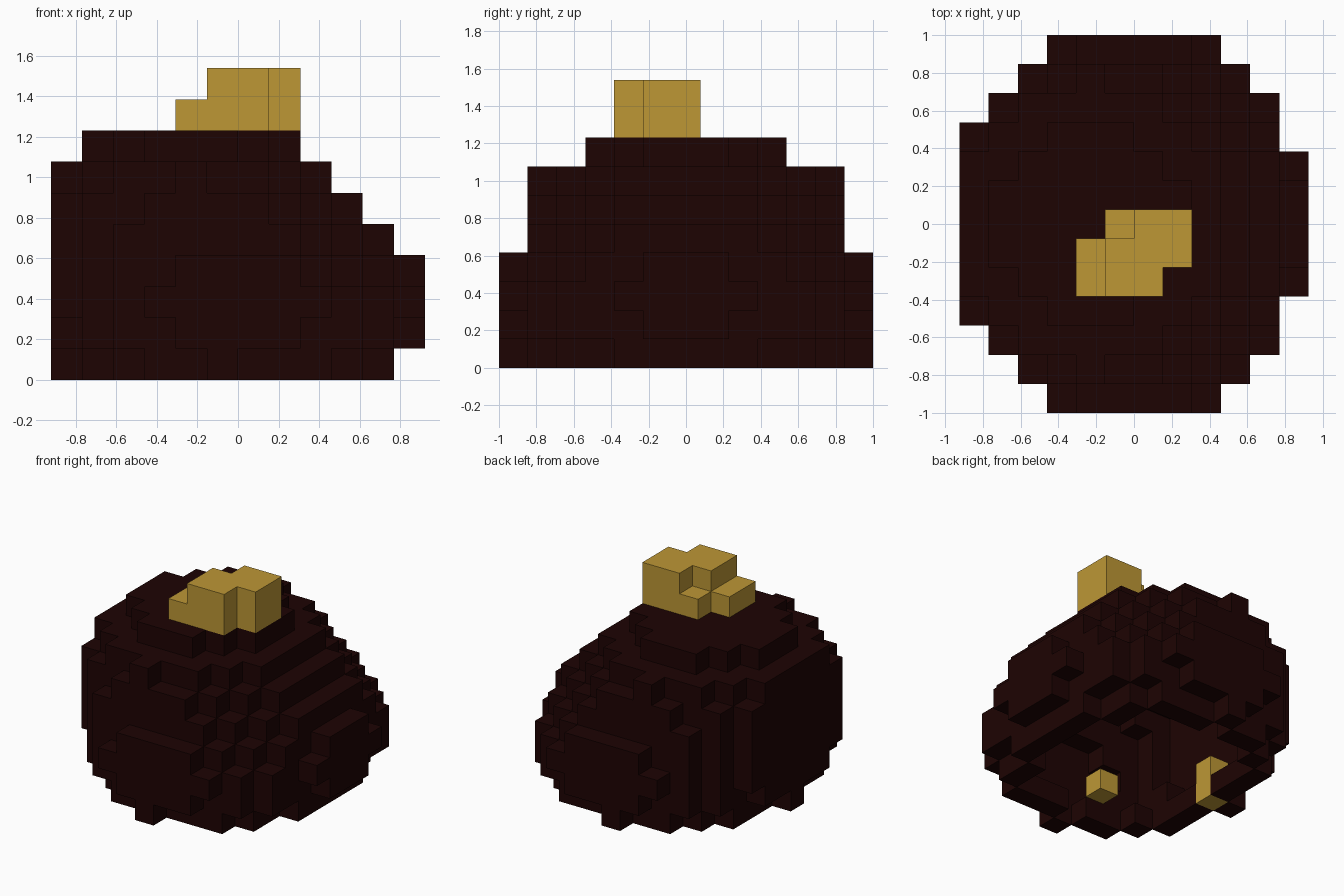
import bpy
import bmesh
from mathutils import Vector

UNIT = 2 / 13            # edge length of one block

cube = bpy.data.objects.get("Cube")
if cube:
    bpy.data.objects.remove(cube, do_unlink=True)


def make_material(name, color):
    mat = bpy.data.materials.new(name)
    mat.use_nodes = True
    mat.diffuse_color = color
    node = next(n for n in mat.node_tree.nodes if n.type == 'BSDF_PRINCIPLED')
    node.inputs["Base Color"].default_value = color
    node.inputs["Roughness"].default_value = 0.9
    return mat


def box_cells(x_range, y_range, z_range):
    """All block coordinates inside a box of whole blocks."""
    return {(x, y, z)
            for x in range(*x_range)
            for y in range(*y_range)
            for z in range(*z_range)}


def neighbours(cell):
    """The six blocks that share a side with this one."""
    for axis in range(3):
        for step in (-1, 1):
            other = list(cell)
            other[axis] += step
            yield axis, step, tuple(other)


def build_blocks(name, cells, material):
    """Skin a set of blocks with only their exposed square faces."""
    bm = bmesh.new()
    corners = {}

    def corner(point):
        key = tuple(point)
        if key not in corners:
            x, y, z = key
            corners[key] = bm.verts.new(Vector((x, y - 0.5, z)) * UNIT)
        return corners[key]

    for cell in sorted(cells):
        for axis, step, other in neighbours(cell):
            if other in cells:
                continue
            u, v = (axis + 1) % 3, (axis + 2) % 3
            loop = []
            for du, dv in ((0, 0), (1, 0), (1, 1), (0, 1)):
                point = list(cell)
                point[axis] += max(step, 0)
                point[u] += du
                point[v] += dv
                loop.append(corner(point))
            if step < 0:
                loop.reverse()
            bm.faces.new(loop)

    mesh = bpy.data.meshes.new(name)
    bm.to_mesh(mesh)
    bm.free()
    mesh.materials.append(material)
    obj = bpy.data.objects.new(name, mesh)
    bpy.context.collection.objects.link(obj)


dark_brown = make_material("dark brown", (0.0125, 0.0010, 0.0008, 1))
gold = make_material("gold", (0.51, 0.31, 0.036, 1))

# Body layers from the ground up: left and right end of each row,
# starting at the middle row and mirrored to front and back
LAYERS = [
    [(-6, 5), (-5, 5), (-5, 5), (-5, 4), (-4, 4), (-3, 3), (-1, 0)],
    [(-6, 6), (-6, 6), (-6, 5), (-5, 5), (-5, 5), (-4, 4), (-2, 2)],
    [(-6, 6), (-6, 6), (-6, 6), (-6, 5), (-5, 5), (-4, 4), (-3, 3)],
    [(-6, 6), (-6, 6), (-6, 5), (-6, 5), (-5, 4), (-4, 3), (-2, 2)],
    [(-6, 5), (-6, 5), (-6, 5), (-6, 4), (-5, 3), (-4, 2)],
    [(-6, 4), (-6, 4), (-6, 4), (-6, 3), (-5, 2), (-3, 1)],
    [(-6, 3), (-6, 3), (-6, 3), (-5, 2), (-4, 1), (-2, -1)],
    [(-5, 2), (-5, 2), (-4, 1), (-3, 0)],
]

solid = set()
for height, rows in enumerate(LAYERS):
    for row, ends in enumerate(rows):
        for side in (-row, row):
            solid |= box_cells(ends, (side, side + 1), (height, height + 1))

# Hollow shell, open underneath
shell = {cell for cell in solid
         if any(other not in solid and other[2] >= 0
                for axis, step, other in neighbours(cell))}
build_blocks("body_shell", shell, dark_brown)

# Stem on top: tall stepped core with two low blocks beside it
stem = box_cells((-1, 1), (-2, -1), (8, 10))
stem |= box_cells((-1, 2), (-1, 0), (8, 10))
stem |= box_cells((0, 2), (0, 1), (8, 10))
stem |= box_cells((-2, -1), (-2, 0), (8, 9))
stem |= box_cells((-1, 0), (0, 1), (8, 9))
build_blocks("stem", stem, gold)

# Small lumps on the inner walls
build_blocks("inner_lump_front", box_cells((-2, -1), (-4, -3), (1, 2)), gold)
build_blocks("inner_lump_side", box_cells((-5, -4), (0, 1), (0, 2)), gold)
